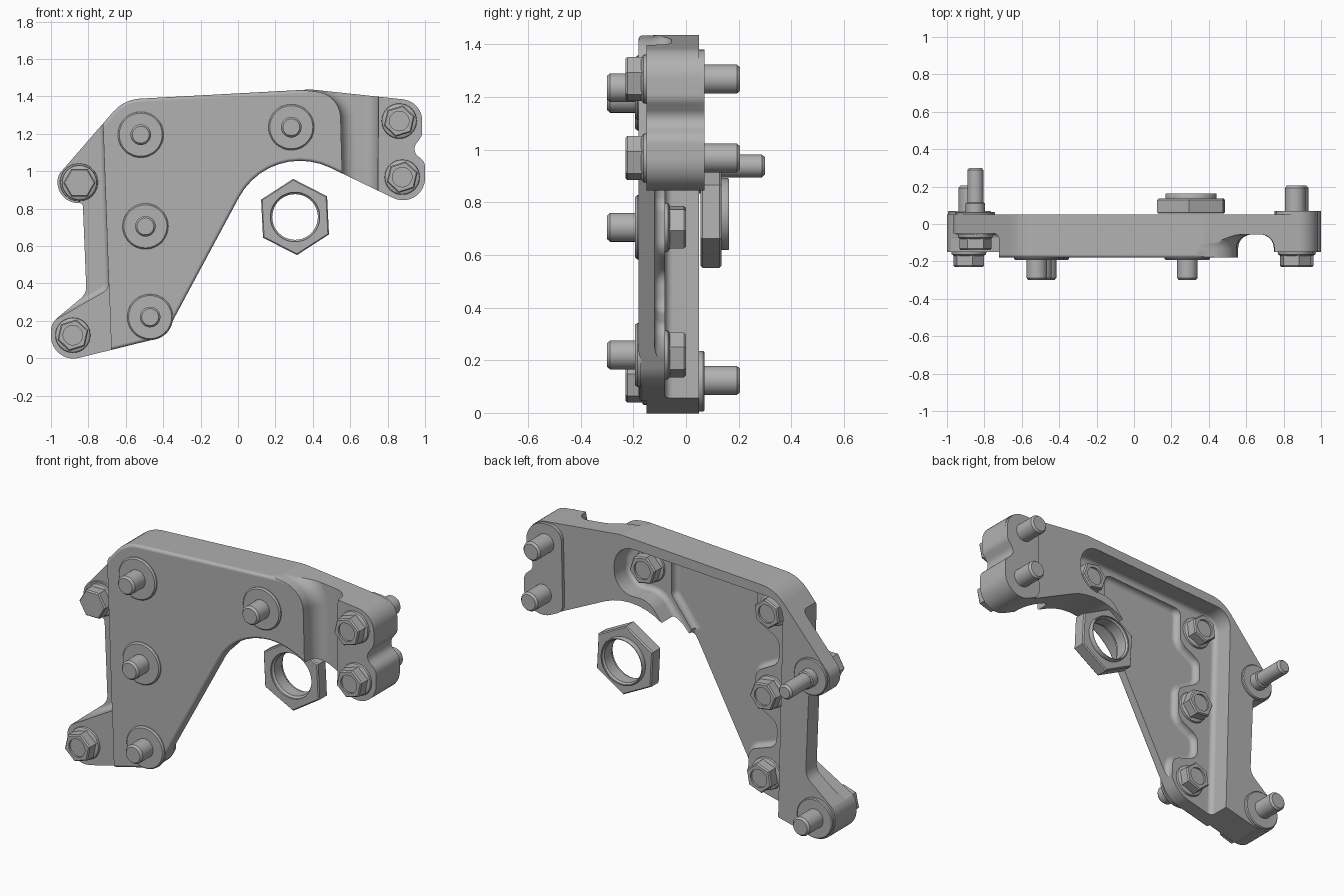
import bpy, bmesh, math
from mathutils import Vector

cube = bpy.data.objects.get("Cube")
if cube:
    bpy.data.objects.remove(cube)

grey = bpy.data.materials.new("plain grey metal")
grey.use_nodes = True
COLOUR = (0.44, 0.44, 0.44, 1)
grey.diffuse_color = COLOUR
grey.node_tree.nodes["Principled BSDF"].inputs["Base Color"].default_value = COLOUR


def make(name, bm):
    bmesh.ops.recalc_face_normals(bm, faces=bm.faces)
    mesh = bpy.data.meshes.new(name)
    bm.to_mesh(mesh)
    bm.free()
    mesh.materials.append(grey)
    obj = bpy.data.objects.new(name, mesh)
    bpy.context.collection.objects.link(obj)
    return obj


def rounded(corners):
    """Corners are (x, z) or (x, z, radius); returns the filleted outline."""
    out = []
    n = len(corners)
    for i, c in enumerate(corners):
        p = Vector(c[:2])
        r = c[2] if len(c) > 2 else 0
        if not r:
            out.append(p)
            continue
        a = (Vector(corners[i - 1][:2]) - p).normalized()
        b = (Vector(corners[(i + 1) % n][:2]) - p).normalized()
        half = a.angle(b) / 2
        centre = p + (a + b).normalized() * (r / math.sin(half))
        start = p + a * (r / math.tan(half)) - centre
        sweep = start.angle_signed(p + b * (r / math.tan(half)) - centre)
        steps = max(3, int(abs(sweep) / 0.15))
        for k in range(steps + 1):
            t = -sweep * k / steps
            out.append(centre + Vector((start.x * math.cos(t) - start.y * math.sin(t),
                                        start.x * math.sin(t) + start.y * math.cos(t))))
    return out


def prism(name, corners, y0, y1, bevel=0, bevel_y=None):
    """Extrude an outline along y, rounding the rim of the cap at bevel_y."""
    bm = bmesh.new()
    pts = rounded(corners)
    front = [bm.verts.new((p.x, y0, p.y)) for p in pts]
    back = [bm.verts.new((p.x, y1, p.y)) for p in pts]
    bm.faces.new(front)
    bm.faces.new(back)
    for i in range(len(pts)):
        j = (i + 1) % len(pts)
        bm.faces.new((front[i], front[j], back[j], back[i]))
    bmesh.ops.recalc_face_normals(bm, faces=bm.faces)
    if bevel:
        rim = [e for e in bm.edges if all(abs(v.co.y - bevel_y) < 1e-5 for v in e.verts)]
        bmesh.ops.bevel(bm, geom=rim, offset=bevel, segments=5, profile=0.5, affect='EDGES')
    return make(name, bm)


def turned(name, x, z, sections, sides=32, turn=0.0):
    """Stack of (y, radius) rings along y, capped at both ends."""
    bm = bmesh.new()
    rings = []
    for y, r in sections:
        rings.append([bm.verts.new((x + r * math.cos(turn + math.tau * k / sides), y,
                                    z + r * math.sin(turn + math.tau * k / sides)))
                      for k in range(sides)])
    bm.faces.new(rings[0])
    bm.faces.new(rings[-1])
    for lo, hi in zip(rings, rings[1:]):
        for k in range(sides):
            j = (k + 1) % sides
            bm.faces.new((lo[k], lo[j], hi[j], hi[k]))
    return make(name, bm)


def combine(obj, tool, operation='DIFFERENCE'):
    mod = obj.modifiers.new("cut", 'BOOLEAN')
    mod.operation = operation
    mod.solver = 'EXACT'
    mod.object = tool
    bpy.context.view_layer.objects.active = obj
    bpy.ops.object.modifier_apply(modifier=mod.name)
    bpy.data.objects.remove(tool)


FRONT, BACK, PAD, LAND = -0.18, 0.05, -0.15, -0.08
STUDS = [(-0.52, 1.195), (-0.495, 0.705), (-0.47, 0.22), (0.285, 1.235)]

# Bracket body with softened front rim
bracket = prism("bracket_body", [
    (-0.61, 1.383, 0.2), (0.39, 1.437, 0.3), (0.985, 1.373, 0.115), (0.985, 1.19, 0.06),
    (0.925, 1.11, 0.05), (1.0, 1.05, 0.06), (1.0, 0.775, 0.118), (0.173, 1.172, 0.37),
    (-0.395, 0.114, 0.15), (-1.0, -0.035, 0.12), (-1.0, 0.188, 0.09), (-0.81, 0.345, 0.08),
    (-0.83, 0.83, 0.02), (-0.965, 0.828, 0.11), (-0.965, 0.975, 0.08)],
    FRONT, BACK, 0.018, FRONT)

# Front recesses: side flange, lower pad, end pad, arm groove
combine(bracket, prism("cut", [(-1.3, 1.9), (-0.745, 1.9), (-0.69, 0.37, 0.06), (-1.3, 0.02)],
                       -0.4, -0.05, 0.03, -0.05))
combine(bracket, prism("cut", [(-1.3, -0.3), (-0.665, -0.3), (-0.69, 0.4), (-1.3, 0.4)],
                       -0.4, PAD))
combine(bracket, prism("cut", [(0.74, 0.5), (1.3, 0.5), (1.3, 1.9), (0.75, 1.9)], -0.4, PAD))
combine(bracket, prism("cut", [(0.2, 1.45), (0.545, 1.41, 0.14), (0.57, 0.5), (0.745, 0.5),
                               (0.755, 1.9), (0.2, 1.9)], -0.4, -0.055, 0.075, -0.055))

# Rear pocket down to the fastener lands, open along the diagonal edge
combine(bracket, prism("cut", [
    (-0.665, 1.325, 0.1), (0.43, 1.378, 0.12), (0.43, 1.09, 0.12), (0.21, 1.10, 0.12),
    (0.02, 0.86), (0.2, 0.6), (-0.2, -0.4), (-0.62, -0.4)],
    LAND, 0.3, 0.03, LAND))

# Deeper pocket floor with a scalloped edge curving round each land
scallops = [(-0.35, 0.33, 0.07)]
for z in (0.46, 0.95):
    x = -0.53 - 0.03 * (z - 0.46)
    scallops += [(x, z - 0.07, 0.07), (x - 0.005, z + 0.07, 0.07)]
    scallops += [(x + 0.14, z + 0.15, 0.07), (x + 0.135, z + 0.34, 0.07)]
scallops[-1] = (-0.41, 1.305, 0.04)
combine(bracket, prism("cut", scallops + [
    (0.15, 1.335, 0.05), (0.15, 1.1, 0.05), (0.02, 0.93), (0.2, 0.6), (-0.2, -0.4),
    (-0.33, -0.4)], -0.12, 0.0, 0.03, -0.12))

# Raised rear bosses
turned("lower_boss", -0.88, 0.12, [(0.0, 0.115), (0.065, 0.115), (0.07, 0.11)], 48)
turned("upper_boss", -0.85, 0.94, [(-0.06, 0.1), (0.0, 0.107), (0.06, 0.107), (0.065, 0.102)], 48)
prism("end_boss", [(0.76, 1.385, 0.08), (0.985, 1.373, 0.115), (0.985, 1.19, 0.06),
                   (0.925, 1.11, 0.05), (1.0, 1.05, 0.06), (1.0, 0.775, 0.118),
                   (0.75, 0.895, 0.06)], 0.0, 0.07)


def bolt(name, x, z, base, way, tip, radius=0.055, dimple=True, turn=0.3):
    """Flanged hex bolt; the shaft points along way * y and ends at tip."""
    turned(name + "_shaft", x, z, [
        (base - way * 0.02, 0.08), (base - way * 0.012, 0.092), (base, 0.094),
        (base, radius), (tip - way * 0.012, radius), (tip, radius - 0.01)])
    top = base - way * 0.08
    head = turned(name + "_head", x, z, [(base - way * 0.005, 0.086), (top + way * 0.008, 0.086),
                                         (top, 0.079)], 6, turn)
    if dimple:
        combine(head, turned("cut", x, z, [(top + way * 0.012, 0.052), (top - way * 0.05, 0.052)]))


# Mounting bolts pointing backwards
bolt("end_upper_bolt", 0.862, 1.268, PAD, 1, 0.205)
bolt("end_lower_bolt", 0.878, 0.968, PAD, 1, 0.205)
bolt("lower_side_bolt", -0.883, 0.123, PAD, 1, 0.205)
bolt("upper_side_bolt", -0.848, 0.938, -0.06, 1, 0.3, 0.043, False, 0)
turned("upper_side_collar", -0.848, 0.938, [(0.06, 0.052), (0.11, 0.052), (0.115, 0.045)])

# Studs pointing forwards through raised washers
for i, (x, z) in enumerate(STUDS):
    bolt(f"front_stud_{i + 1}", x, z, LAND, -1, -0.3, turn=0.4 + 0.5 * i)
    turned(f"stud_pad_{i + 1}", x, z, [(-0.17, 0.123), (-0.185, 0.122), (-0.193, 0.115)], 48)

# Large loose nut with a thin collar
nut = turned("large_nut", 0.305, 0.755, [(0.055, 0.197), (0.062, 0.204), (0.128, 0.204),
                                         (0.135, 0.197)], 6, math.pi / 2 + 0.05)
combine(nut, turned("collar", 0.305, 0.755, [(0.1, 0.137), (0.158, 0.137), (0.163, 0.134)], 48),
        'UNION')
combine(nut, turned("cut", 0.305, 0.755, [(0.0, 0.132), (0.065, 0.132), (0.075, 0.122),
                                          (0.145, 0.122), (0.155, 0.13), (0.2, 0.13)], 48))

# Smooth shading with crisp edges
for obj in bpy.context.scene.objects:
    if obj.type == 'MESH' and obj.data.materials and obj.data.materials[0] == grey:
        bpy.ops.object.select_all(action='DESELECT')
        obj.select_set(True)
        bpy.context.view_layer.objects.active = obj
        bpy.ops.object.shade_smooth_by_angle(angle=math.radians(35))
weighted = bracket.modifiers.new("flat_faces", 'WEIGHTED_NORMAL')
weighted.keep_sharp = True
weighted.weight = 100
